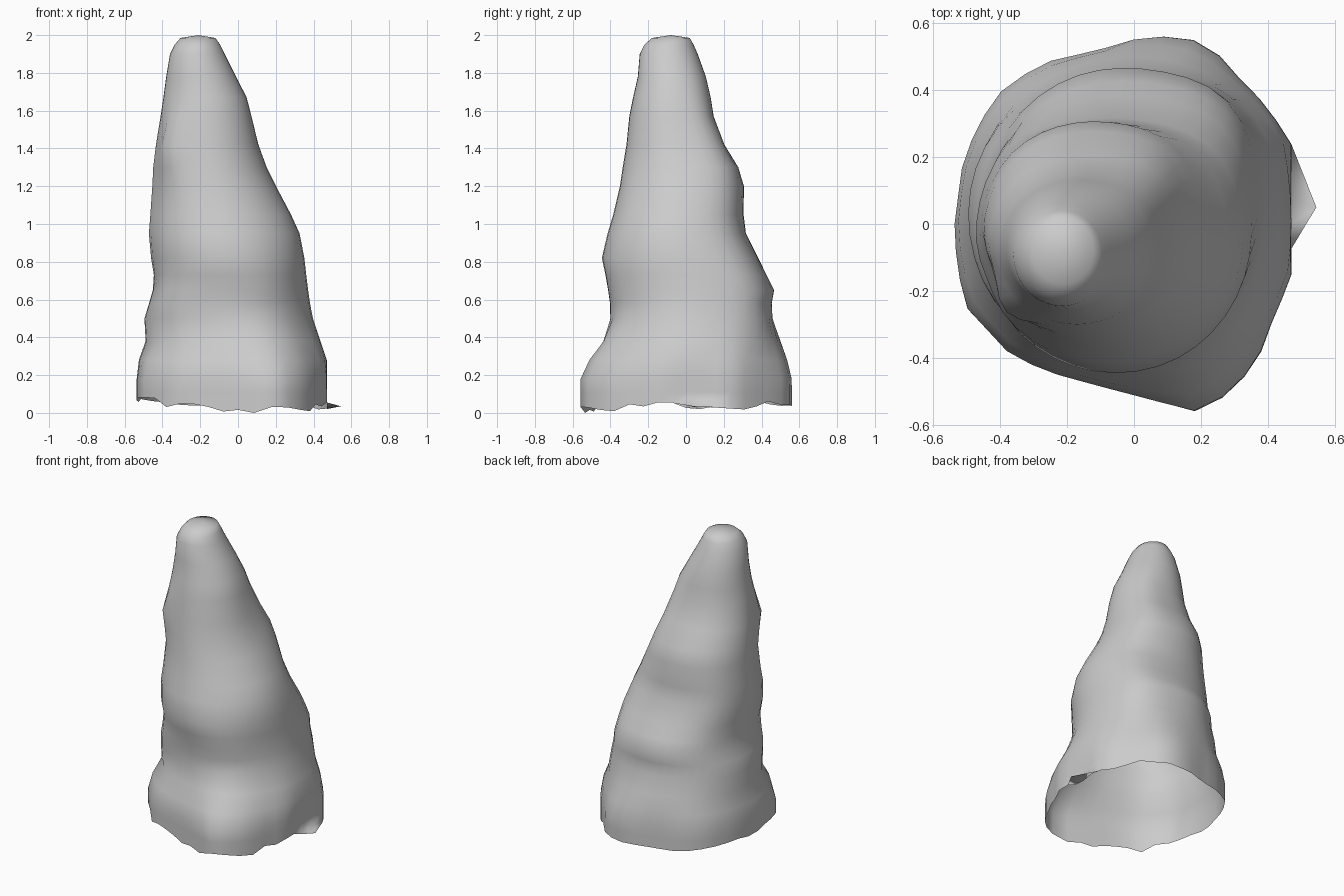
import bpy, bmesh, math, random

if "Cube" in bpy.data.objects:
    bpy.data.objects.remove(bpy.data.objects["Cube"])

random.seed(4)
SIDES = 40

# Silhouette extents per height: z, left, right, front, back
profile = [
    (0.04, -.54, .46, -.55, .55), (0.11, -.54, .465, -.56, .56), (0.18, -.54, .47, -.545, .56),
    (0.28, -.51, .47, -.46, .51), (0.38, -.48, .43, -.415, .49), (0.50, -.495, .395, -.40, .465),
    (0.58, -.47, .38, -.40, .455), (0.65, -.45, .37, -.41, .465), (0.73, -.445, .36, -.425, .425),
    (0.82, -.46, .35, -.445, .38), (0.95, -.472, .325, -.415, .315), (1.05, -.465, .28, -.385, .303),
    (1.20, -.455, .20, -.35, .305), (1.30, -.45, .15, -.335, .275), (1.42, -.435, .105, -.315, .20),
    (1.57, -.41, .07, -.30, .145), (1.67, -.395, .045, -.28, .13), (1.78, -.38, -.01, -.255, .105),
    (1.90, -.36, -.07, -.245, .062), (1.95, -.335, -.095, -.22, .04), (1.985, -.305, -.12, -.18, .02),
]

# Outline of the flared foot seen from above
foot = [(.47, -.16), (.47, .25), (.38, .37), (.32, .43), (.25, .51), (.16, .56), (.03, .56),
        (-.10, .52), (-.28, .48), (-.42, .38), (-.51, .2), (-.54, -.03), (-.51, -.24), (-.37, -.39),
        (-.26, -.44), (0, -.51), (.18, -.56), (.24, -.54), (.31, -.48), (.37, -.41), (.41, -.3)]

# Soft lumps and folds: angle, height, angular width, height width, amount
lumps = [(45, .78, 24, .25, .045), (45, .5, 24, .12, .035), (45, 1.4, 26, .25, .045),
         (135, .95, 25, .2, .03), (100, .52, 30, .05, -.012),
         (200, 1.1, 14, .3, -.015), (225, 1.42, 16, .12, .035), (220, .62, 22, .12, .03),
         (300, .62, 22, .14, .015), (300, .35, 20, .12, .03), (250, .4, 15, .12, -.015)]


def foot_radius(a):
    """Distance from the origin to the foot outline in direction a."""
    d = (math.cos(a), math.sin(a))
    for p, q in zip(foot, foot[1:] + foot[:1]):
        e = (q[0] - p[0], q[1] - p[1])
        den = d[0] * e[1] - d[1] * e[0]
        if abs(den) < 1e-9:
            continue
        t = (p[0] * e[1] - p[1] * e[0]) / den
        s = (p[0] * d[1] - p[1] * d[0]) / den
        if t > 0 and -1e-6 <= s <= 1 + 1e-6:
            return t
    return .5


def lump(a, z):
    total = 0
    for deg, h, wa, wz, amount in lumps:
        da = (math.degrees(a) - deg + 180) % 360 - 180
        total += amount * math.exp(-(da / wa) ** 2 - ((z - h) / wz) ** 2)
    return total


def hem_height(a):
    """Ragged lower edge, higher at the left, torn at the front."""
    z = .04 - .03 * max(0, math.cos(a + 1.2)) ** 4 + .035 * max(0, -math.cos(a)) ** 3
    ragged = .025 if math.sin(a) < .3 or math.cos(a) > .5 else .005
    return max(0, z + random.uniform(-ragged, ragged))


bm = bmesh.new()
rings = []
for i, (z, l, r, f, b) in enumerate(profile):
    cx, cy, rx, ry = (l + r) / 2, (f + b) / 2, (r - l) / 2, (b - f) / 2
    w = min(1, max(0, (.42 - z) / .25))
    ring = []
    for k in range(SIDES):
        a = math.tau * k / SIDES
        grow = lump(a, z)
        x = cx + (rx + grow) * math.cos(a)
        y = cy + (ry + grow) * math.sin(a)
        fr = foot_radius(a)
        x += w * (fr * math.cos(a) - x)
        y += w * (fr * math.sin(a) - y)
        ring.append(bm.verts.new((x, y, hem_height(a) if i == 0 else z)))
    rings.append(ring)

# Skin between rings and rounded tip; the underside stays open
for lo, hi in zip(rings, rings[1:]):
    for k in range(SIDES):
        n = (k + 1) % SIDES
        bm.faces.new((lo[k], lo[n], hi[n], hi[k]))
tip = bm.verts.new((-.21, -.08, 2.0))
for k in range(SIDES):
    bm.faces.new((rings[-1][k], rings[-1][(k + 1) % SIDES], tip))

# Torn flap sticking out of the right side of the hem
flap = bm.verts.new((.545, .05, .035))
hem = rings[0]
for k in (-1, 0, 1, 2):
    bm.faces.new((hem[(k + 1) % SIDES], hem[k % SIDES], flap))

mesh = bpy.data.meshes.new("rock_spire")
bm.to_mesh(mesh)
bm.free()
spire = bpy.data.objects.new("rock_spire", mesh)
bpy.context.collection.objects.link(spire)
mesh.polygons.foreach_set("use_smooth", [True] * len(mesh.polygons))
mesh.update()
